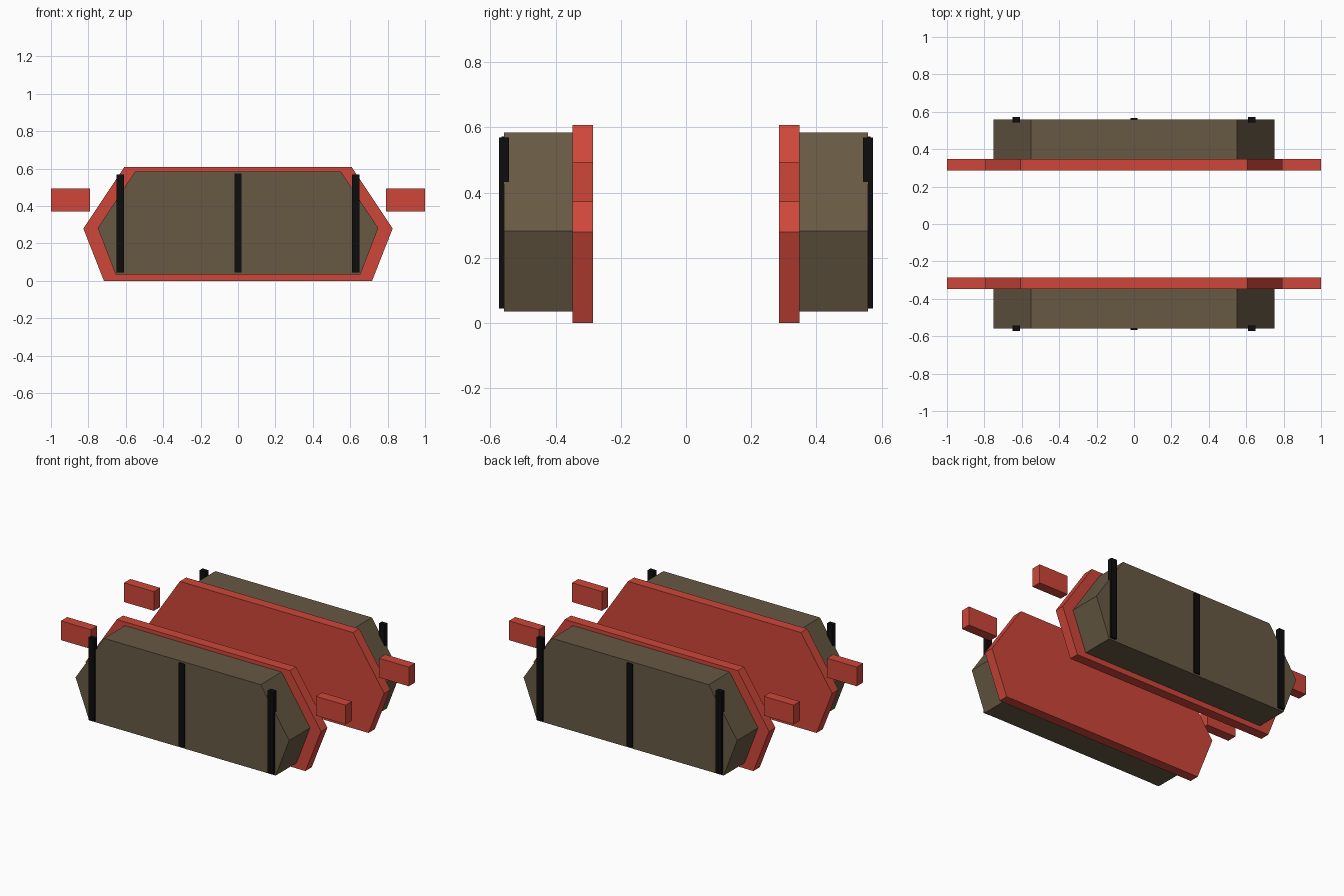
import bpy
import bmesh

cube = bpy.data.objects.get("Cube")
if cube:
    bpy.data.objects.remove(cube, do_unlink=True)


def make_material(name, color):
    mat = bpy.data.materials.new(name)
    mat.use_nodes = True
    mat.diffuse_color = (*color, 1)
    mat.node_tree.nodes["Principled BSDF"].inputs["Base Color"].default_value = (*color, 1)
    return mat


red = make_material("red_paint", (0.62, 0.062, 0.042))
brown = make_material("brown_friction", (0.135, 0.1, 0.057))
black = make_material("black_rubber", (0.004, 0.004, 0.004))


def extrude_profile(name, points, y_near, y_far, side, mat):
    """Extrude an x-z outline along y, on the front (-1) or back (+1) side."""
    bm = bmesh.new()
    face = bm.faces.new([bm.verts.new((x, side * y_near, z)) for x, z in points])
    moved = bmesh.ops.extrude_face_region(bm, geom=[face])["geom"]
    verts = [v for v in moved if isinstance(v, bmesh.types.BMVert)]
    bmesh.ops.translate(bm, verts=verts, vec=(0, side * (y_far - y_near), 0))
    bmesh.ops.recalc_face_normals(bm, faces=bm.faces)
    mesh = bpy.data.meshes.new(name)
    bm.to_mesh(mesh)
    bm.free()
    mesh.materials.append(mat)
    obj = bpy.data.objects.new(name, mesh)
    bpy.context.collection.objects.link(obj)
    return obj


def mirrored(half):
    """Complete a right-hand outline with its mirror image."""
    return half + [(-x, z) for x, z in reversed(half)]


def rect(x0, x1, z0, z1):
    return [(x0, z0), (x1, z0), (x1, z1), (x0, z1)]


plate_outline = mirrored([(0.717, 0), (0.827, 0.28), (0.608, 0.608)])
friction_outline = mirrored([(0.655, 0.035), (0.75, 0.283), (0.55, 0.584)])

for label, side in (("front", -1), ("back", 1)):
    # Backing plate and friction block
    extrude_profile(label + "_backing_plate", plate_outline, 0.285, 0.348, side, red)
    extrude_profile(label + "_friction_block", friction_outline, 0.348, 0.558, side, brown)
    # Centre strip on the friction face
    extrude_profile(label + "_centre_strip", rect(-0.02, 0.02, 0.045, 0.573),
                    0.545, 0.566, side, black)
    for hand, s in (("left", 1), ("right", -1)):
        # Outer strips and mounting ears
        extrude_profile(f"{label}_{hand}_strip", rect(s * 0.61, s * 0.65, 0.045, 0.569),
                        0.543, 0.573, side, black)
        extrude_profile(f"{label}_{hand}_ear", rect(s * 0.79, s * 1.0, 0.372, 0.494),
                        0.285, 0.348, side, red)
